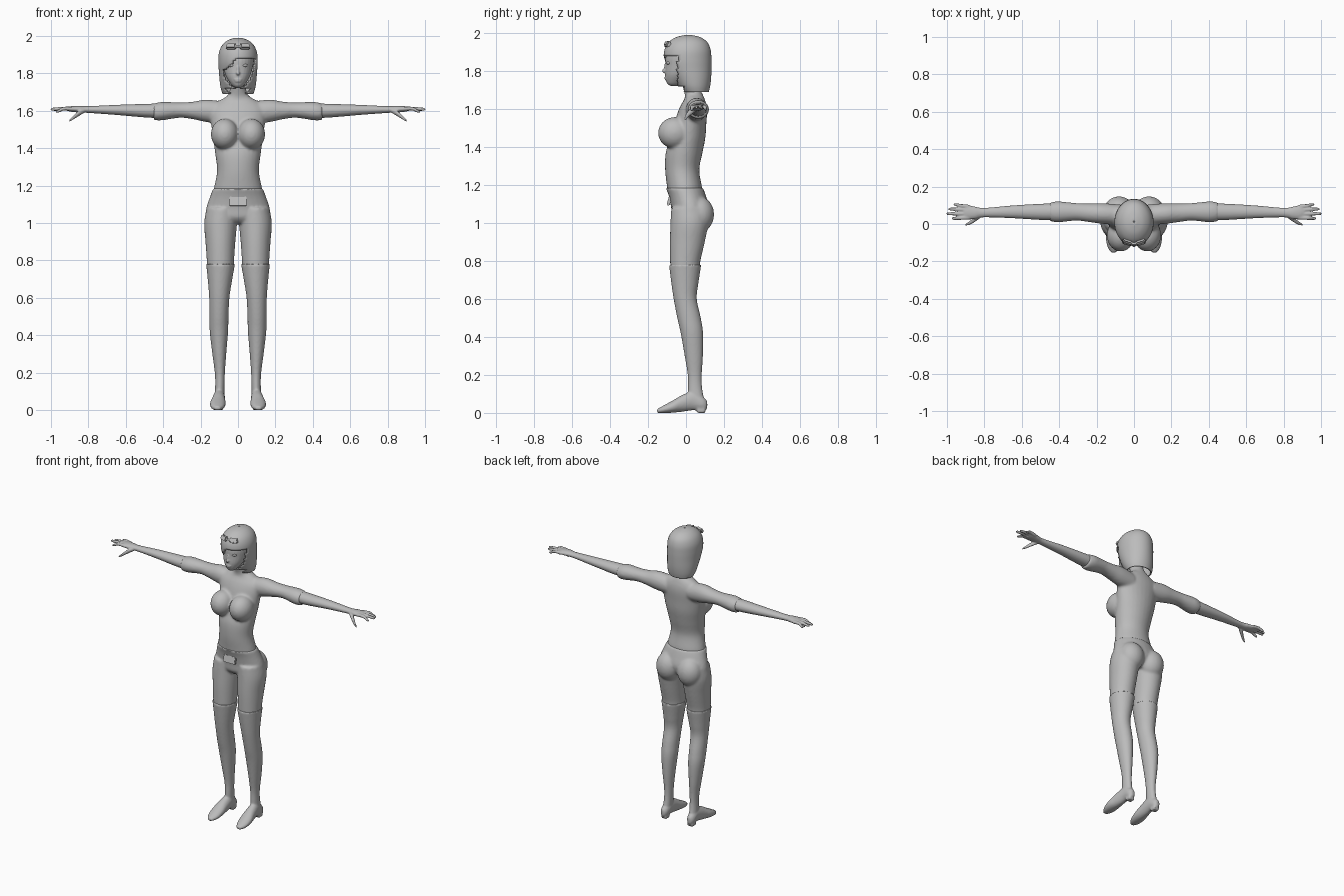
import bpy, bmesh, math
from mathutils import Matrix, Vector

grey = bpy.data.materials.new("plain_grey")
grey.diffuse_color = (0.5, 0.5, 0.5, 1)


def spline(rings, steps=5):
    """Smooth Catmull-Rom resampling of the cross-section list."""
    out, n = [], len(rings)
    for i in range(n - 1):
        p = [rings[max(0, min(n - 1, i + k))] for k in (-1, 0, 1, 2)]
        for s in range(steps):
            t = s / steps
            out.append([0.5 * (2 * b + (c - a) * t + (2 * a - 5 * b + 4 * c - d) * t * t
                        + (3 * b - a - 3 * c + d) * t ** 3) for a, b, c, d in zip(*p)])
    return out + [list(rings[-1])]


def loft(bm, rings, axis="z", sides=(1,), n=28, caps=True):
    """Ellipse rings (position, centre a, centre b, radius a, radius b) along an axis."""
    for side in sides:
        loops = []
        for t, a, b, ra, rb in spline(rings):
            loop = []
            for k in range(n):
                w = math.tau * k / n
                u, v = a + ra * math.cos(w), b + rb * math.sin(w)
                x, y, z = {"z": (u, v, t), "x": (t, u, v), "y": (u, t, v)}[axis]
                loop.append(bm.verts.new((x * side, y, max(z, 0))))
            loops.append(loop)
        for lo, hi in zip(loops, loops[1:]):
            for k in range(n):
                bm.faces.new((lo[k], lo[(k + 1) % n], hi[(k + 1) % n], hi[k]))
        if caps:
            bm.faces.new(loops[0])
            bm.faces.new(loops[-1])


def ball(bm, loc, radii, sides=(1,)):
    for s in sides:
        m = Matrix.Translation((loc[0] * s, loc[1], loc[2])) @ Matrix.Diagonal((*radii, 1))
        bmesh.ops.create_uvsphere(bm, u_segments=28, v_segments=18, radius=1, matrix=m)


def box(bm, loc, size, tilt=0, turn=0, bevel=0.006):
    m = (Matrix.Translation(loc) @ Matrix.Rotation(turn, 4, "Z")
         @ Matrix.Rotation(tilt, 4, "X") @ Matrix.Diagonal((*size, 1)))
    verts = bmesh.ops.create_cube(bm, size=1, matrix=m)["verts"]
    edges = list({e for v in verts for e in v.link_edges})
    bmesh.ops.bevel(bm, geom=edges, offset=bevel, segments=2, affect="EDGES")


def finish(bm, name, voxel=0, smooth=4):
    """Make the object; a voxel size fuses its volumes into one soft skin."""
    bmesh.ops.recalc_face_normals(bm, faces=bm.faces)
    for f in bm.faces:
        f.smooth = True
    mesh = bpy.data.meshes.new(name)
    bm.to_mesh(mesh)
    bm.free()
    mesh.materials.append(grey)
    ob = bpy.data.objects.new(name, mesh)
    bpy.context.collection.objects.link(ob)
    if voxel:
        r = ob.modifiers.new("fuse", "REMESH")
        r.mode, r.voxel_size, r.use_smooth_shade = "VOXEL", voxel, True
        s = ob.modifiers.new("soften", "SMOOTH")
        s.factor, s.iterations = 0.5, smooth
    return ob


BOTH = (1, -1)

# Upper body: torso, neck, bust and short sleeves
bm = bmesh.new()
loft(bm, [(1.15, 0, -.005, .136, .09), (1.19, 0, -.008, .128, .092), (1.28, 0, -.02, .112, .09),
          (1.37, 0, -.01, .122, .097), (1.45, 0, .01, .133, .092), (1.52, 0, .022, .143, .085),
          (1.58, 0, .033, .15, .078), (1.62, 0, .04, .142, .068), (1.655, 0, .045, .10, .053),
          (1.68, 0, .04, .058, .047), (1.72, 0, .025, .043, .043), (1.78, 0, .01, .043, .043)])
ball(bm, (.071, -.06, 1.475), (.074, .087, .083), BOTH)
loft(bm, [(.08, .05, 1.59, .055, .06), (.17, .056, 1.6, .055, .06), (.24, .06, 1.602, .05, .047),
          (.31, .065, 1.604, .047, .041), (.40, .065, 1.599, .056, .049),
          (.435, .065, 1.596, .053, .047), (.452, .065, 1.596, .047, .043)], "x", BOTH)
finish(bm, "upper_body", .008, 6)

# Forearms, hands, fingers and thumbs
bm = bmesh.new()
loft(bm, [(.40, .065, 1.6, .045, .04), (.5, .065, 1.601, .043, .036), (.65, .065, 1.605, .034, .027),
          (.8, .061, 1.607, .025, .018), (.85, .06, 1.609, .033, .018), (.89, .062, 1.61, .038, .015),
          (.915, .064, 1.61, .034, .01)], "x", BOTH)
for y0, y1, tip, z1 in ((.034, .03, .975, 1.597), (.054, .055, 1.003, 1.609),
                        (.074, .08, .993, 1.607), (.092, .104, .965, 1.6)):
    loft(bm, [(.88, y0, 1.61, .011, .011), (.93, (y0 + y1) / 2, 1.612, .01, .01),
              (tip - .012, y1, z1, .008, .008), (tip, y1, z1, .004, .004)], "x", BOTH, 12)
loft(bm, [(.815, .05, 1.605, .014, .012), (.845, .03, 1.59, .015, .015),
          (.875, .008, 1.568, .011, .011), (.90, -.004, 1.548, .006, .007)], "x", BOTH, 12)
finish(bm, "forearms_and_hands", .0045, 2)

# Trousers: hips, seat and thighs
bm = bmesh.new()
loft(bm, [(1.185, 0, -.008, .134, .098), (1.14, 0, .008, .15, .098), (1.08, 0, .022, .17, .1),
          (1.03, 0, .018, .172, .09), (1.0, 0, .015, .15, .06)])
ball(bm, (.08, .068, 1.045), (.082, .08, .095), BOTH)
loft(bm, [(1.08, .085, .02, .083, .098), (1.0, .093, .018, .088, .1), (.9, .094, .007, .08, .092),
          (.8, .094, -.004, .073, .08), (.765, .094, -.005, .072, .078)], "z", BOTH)
finish(bm, "trousers", .008, 5)

# Belt buckle
bm = bmesh.new()
box(bm, (0, -.088, 1.117), (.09, .016, .05), -.25, bevel=.003)
finish(bm, "belt_buckle")

# Long boots with a raised top edge
bm = bmesh.new()
loft(bm, [(.78, .094, -.005, .077, .084), (.76, .094, -.005, .074, .082), (.68, .097, -.006, .063, .071),
          (.6, .1, -.004, .054, .061), (.5, .102, .016, .051, .062), (.42, .102, .031, .049, .059),
          (.3, .1, .041, .037, .048), (.2, .097, .046, .027, .037), (.13, .097, .048, .025, .037),
          (.05, .1, .055, .027, .045)], "z", BOTH)
loft(bm, [(.112, .1, .042, .012, .02), (.09, .1, .047, .026, .038), (.04, .1, .064, .03, .05),
          (-.02, .104, .05, .036, .044), (-.07, .108, .033, .042, .032), (-.12, .109, .018, .034, .02),
          (-.152, .11, .01, .014, .01)], "y", BOTH)
for s in BOTH:
    box(bm, (.1 * s, .08, .024), (.042, .045, .048), bevel=.005)
finish(bm, "long_boots", .006, 3)

# Face with nose, lips, eyes and ears
bm = bmesh.new()
loft(bm, [(1.722, 0, -.062, .014, .02), (1.738, 0, -.058, .034, .043), (1.78, 0, -.04, .062, .07),
          (1.83, 0, -.018, .078, .09), (1.88, 0, 0, .086, .106), (1.94, 0, .01, .076, .09),
          (1.97, 0, .01, .03, .04)])
ball(bm, (0, -.108, 1.802), (.011, .018, .013))
ball(bm, (0, -.105, 1.82), (.008, .011, .025))
ball(bm, (0, -.103, 1.768), (.022, .01, .006))
ball(bm, (0, -.102, 1.758), (.018, .011, .006))
finish(bm, "face", .0045, 2)
bm = bmesh.new()
ball(bm, (.034, -.09, 1.843), (.017, .013, .009), BOTH)
finish(bm, "eyes")

# Bobbed hair: a shell opened at the face, with the fringe swept to one side
bm = bmesh.new()
loft(bm, [(1.69, 0, .05, .082, .07), (1.72, 0, .042, .092, .085), (1.76, 0, .032, .098, .1),
          (1.81, 0, .018, .102, .116), (1.86, 0, .009, .105, .125), (1.91, 0, .008, .102, .122),
          (1.95, 0, .01, .085, .104), (1.977, 0, .012, .055, .068), (1.989, 0, .012, .02, .025),
          (1.99, 0, .012, .004, .005)], n=48, caps=False)
gone = []
for f in bm.faces:
    c = f.calc_center_median()
    if c.y < -.045 and c.z < 1.885 + .9 * min(0, c.x) or c.y < -.01 and c.z < 1.72:
        gone.append(f)
bmesh.ops.delete(bm, geom=gone, context="FACES")
hair = finish(bm, "bobbed_hair")
thick = hair.modifiers.new("thickness", "SOLIDIFY")
thick.thickness, thick.offset = .008, -1

# Goggles pushed up on the hair
bm = bmesh.new()
for s in BOTH:
    box(bm, (.036 * s, -.098, 1.943), (.054, .022, .032), -.55, .3 * s, .006)
box(bm, (0, -.106, 1.945), (.03, .012, .01), -.5, 0, .002)
finish(bm, "goggles")

# Sharp edges stay sharp on the small hard parts
bpy.ops.object.select_all(action="DESELECT")
for name in ("belt_buckle", "goggles"):
    ob = bpy.data.objects[name]
    ob.select_set(True)
    bpy.context.view_layer.objects.active = ob
bpy.ops.object.shade_smooth_by_angle(angle=math.radians(35))
